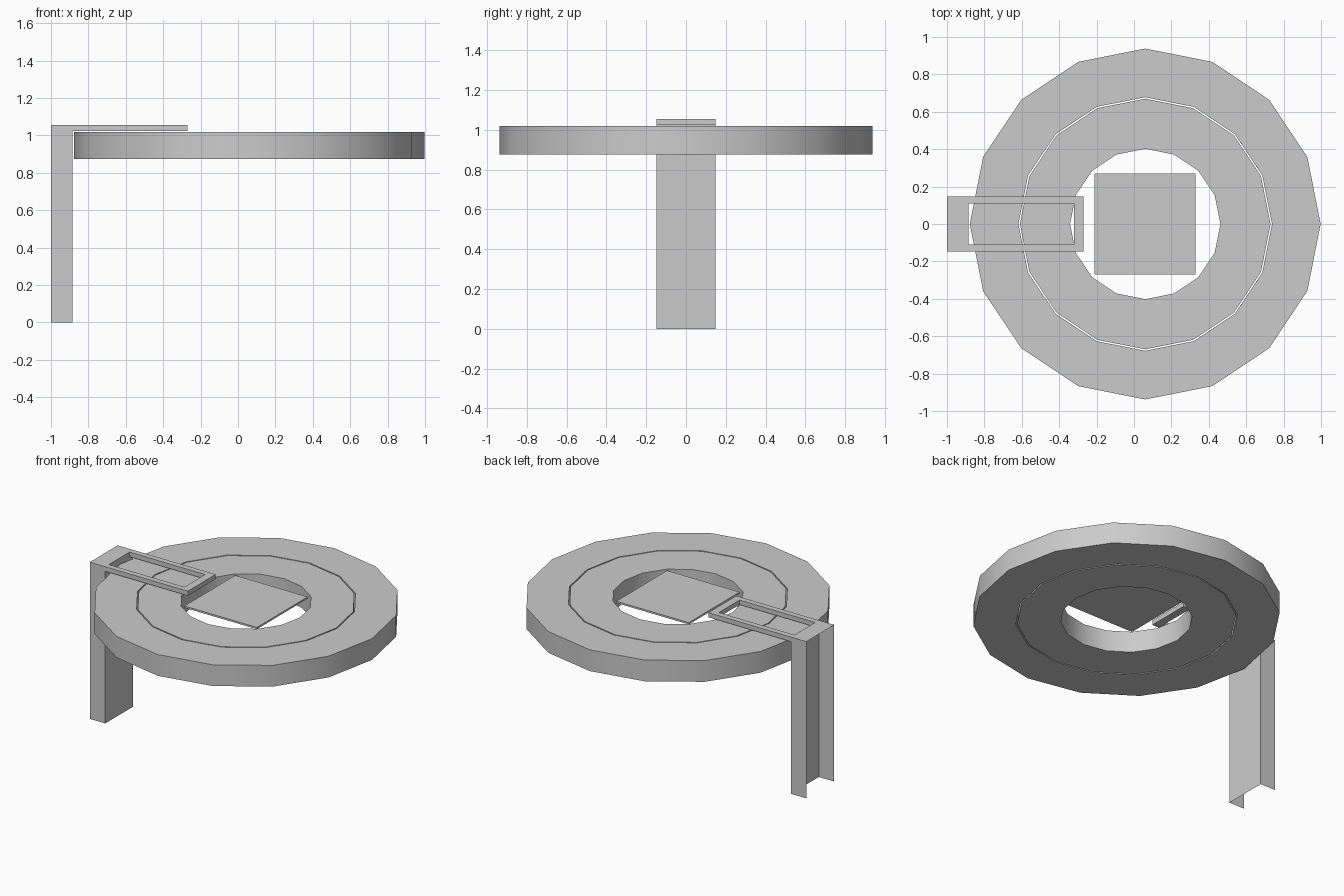
import bpy, bmesh, math

if "Cube" in bpy.data.objects:
    bpy.data.objects.remove(bpy.data.objects["Cube"])

CX = 0.06            # centre of the round table, in x
Z0, Z1 = 0.875, 1.018


def make_object(name, verts, faces, smooth=False, fix_normals=True):
    mesh = bpy.data.meshes.new(name)
    mesh.from_pydata(verts, [], faces)
    bm = bmesh.new()
    bm.from_mesh(mesh)
    bmesh.ops.remove_doubles(bm, verts=bm.verts, dist=1e-5)
    if fix_normals:
        bmesh.ops.recalc_face_normals(bm, faces=bm.faces)
    bm.to_mesh(mesh)
    bm.free()
    obj = bpy.data.objects.new(name, mesh)
    bpy.context.collection.objects.link(obj)
    if smooth:
        bpy.ops.object.select_all(action='DESELECT')
        obj.select_set(True)
        bpy.context.view_layer.objects.active = obj
        bpy.ops.object.shade_smooth_by_angle(angle=math.radians(30))
    return obj


def ring(name, r_in, r_out, sides=16):
    """Rectangular profile revolved round the table centre."""
    profile = [(r_in, Z0), (r_out, Z0), (r_out, Z1), (r_in, Z1)]
    verts, faces = [], []
    for i in range(sides):
        a = 2 * math.pi * i / sides
        verts += [(CX + r * math.cos(a), r * math.sin(a), z) for r, z in profile]
        j = (i + 1) % sides
        for k in range(4):
            m = (k + 1) % 4
            faces.append((4 * i + k, 4 * j + k, 4 * j + m, 4 * i + m))
    return make_object(name, verts, faces, smooth=True)


# Two concentric rings with a narrow gap between them
ring("inner_ring", 0.402, 0.67)
ring("outer_ring", 0.678, 0.938)

# Thin square plate in the middle
bpy.ops.mesh.primitive_cube_add(size=1, location=(CX, 0, 1.012))
plate = bpy.context.object
plate.name = "centre_plate"
plate.scale = (0.54, 0.54, 0.012)

# Bracket: slotted arm and a thin channel leg, open at its back and foot
X0, XW, XH, X1 = -1.0, -0.885, -0.322, -0.27    # back, web, slot end, arm tip
W, H = 0.148, 0.11                              # half widths: arm, slot
ZA, ZT = 1.024, 1.055                           # arm underside and top
verts, faces = [], []


def quad(*pts):
    n = len(verts)
    verts.extend(pts)
    faces.append((n, n + 1, n + 2, n + 3))


def flat(xa, xb, ya, yb, z):
    quad((xa, ya, z), (xb, ya, z), (xb, yb, z), (xa, yb, z))


def wall(xa, ya, xb, yb, za, zb):
    quad((xa, ya, za), (xb, yb, za), (xb, yb, zb), (xa, ya, zb))


spans_x = [XW, XH, X1]
spans_y = [-W, -H, H, W]
for i in range(2):
    for j in range(3):
        if (i, j) != (0, 1):                    # leave the slot open
            for z in (ZA, ZT):
                flat(spans_x[i], spans_x[i + 1], spans_y[j], spans_y[j + 1], z)
for j in range(3):
    flat(X0, XW, spans_y[j], spans_y[j + 1], ZT)        # cap over the leg
    wall(X1, spans_y[j], X1, spans_y[j + 1], ZA, ZT)    # arm tip
    wall(XW, spans_y[j], XW, spans_y[j + 1], 0, ZA)     # leg web
for s in (-1, 1):
    for k in range(2):
        wall(spans_x[k], s * W, spans_x[k + 1], s * W, ZA, ZT)  # arm sides
    wall(XW, s * H, XH, s * H, ZA, ZT)                  # slot sides
    wall(X0, s * W, XW, s * W, 0, ZA)                   # leg flanges
    wall(X0, s * W, XW, s * W, ZA, ZT)
for x in (XW, XH):
    wall(x, -H, x, H, ZA, ZT)                           # slot ends
make_object("bracket_leg_and_arm", verts, faces)
